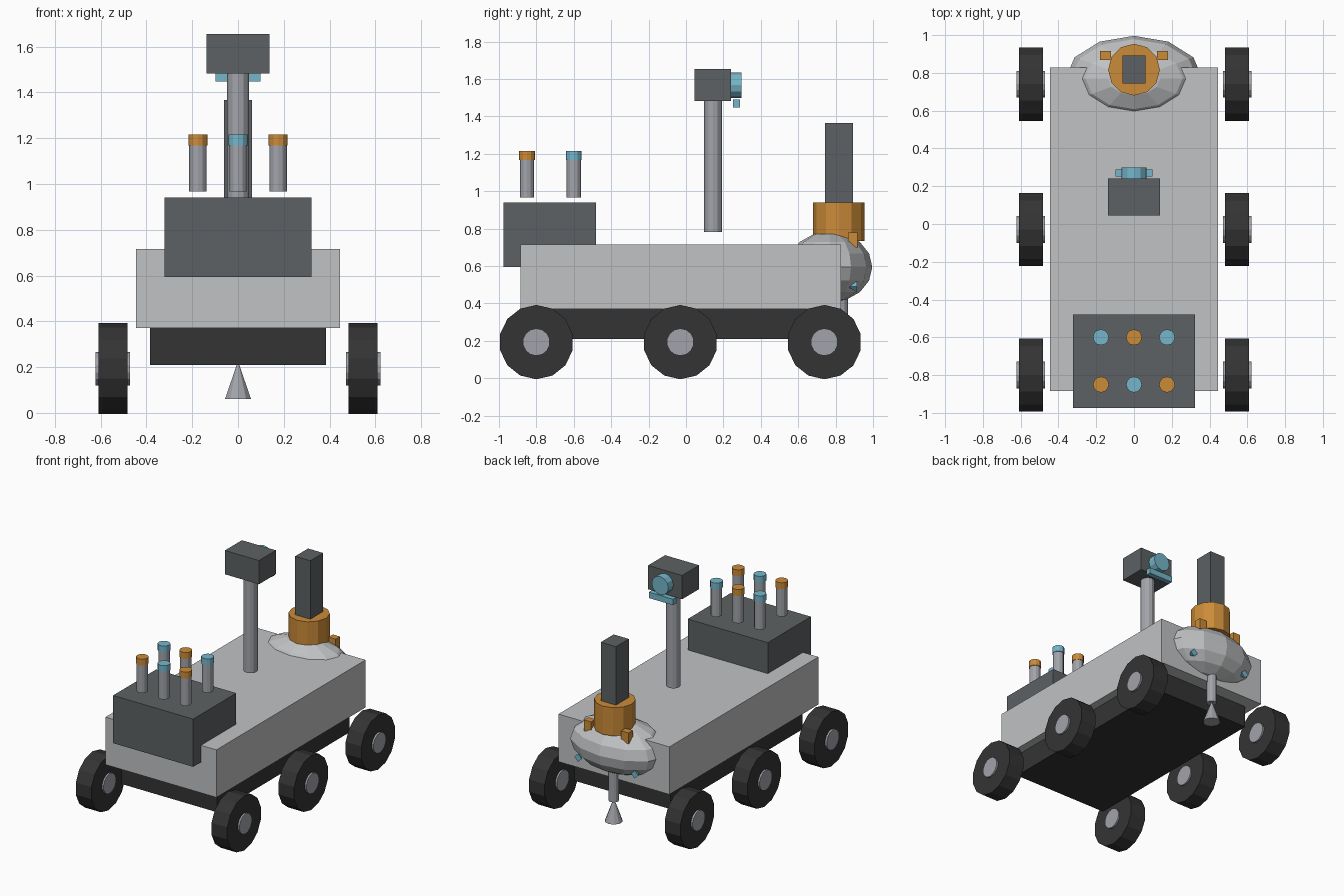
import bpy
import math
from mathutils import Vector

cube = bpy.data.objects.get("Cube")
if cube:
    bpy.data.objects.remove(cube, do_unlink=True)


def material(name, r, g, b):
    m = bpy.data.materials.new(name)
    m.use_nodes = True
    m.diffuse_color = (r, g, b, 1)
    m.node_tree.nodes["Principled BSDF"].inputs["Base Color"].default_value = (r, g, b, 1)
    return m


LIGHT = material("light_grey", 0.53, 0.54, 0.55)
METAL = material("metal_grey", 0.36, 0.37, 0.40)
SLATE = material("slate_grey", 0.11, 0.12, 0.125)
BLACK = material("rubber_black", 0.034, 0.034, 0.034)
ORANGE = material("orange", 0.60, 0.26, 0.04)
BLUE = material("sky_blue", 0.18, 0.47, 0.60)


def finish(name, mat):
    ob = bpy.context.object
    ob.name = name
    ob.data.materials.append(mat)
    return ob


def box(name, mat, x, y, z):
    """Box given by its (low, high) range on each axis."""
    low, high = Vector((x[0], y[0], z[0])), Vector((x[1], y[1], z[1]))
    bpy.ops.mesh.primitive_cube_add(size=1, location=(low + high) / 2)
    ob = finish(name, mat)
    ob.scale = high - low
    return ob


def rod(name, mat, start, end, radius, sides=12, tip=None):
    """Cylinder or cone between two points."""
    start, end = Vector(start), Vector(end)
    axis = end - start
    bpy.ops.mesh.primitive_cone_add(
        vertices=sides, radius1=radius, radius2=radius if tip is None else tip,
        depth=axis.length, location=(start + end) / 2,
        rotation=axis.to_track_quat("Z", "Y").to_euler())
    return finish(name, mat)


# Hull and chassis
box("body", LIGHT, (-0.446, 0.446), (-0.885, 0.828), (0.37, 0.716))
box("chassis", BLACK, (-0.385, 0.385), (-0.79, 0.73), (0.21, 0.37))

# Six wheels with hubs
for side, sx in (("left", 1), ("right", -1)):
    for place, y in (("front", -0.8), ("middle", -0.03), ("rear", 0.74)):
        z = 0.1935
        wheel = rod(f"{place}_{side}_wheel", BLACK, (sx * 0.483, y, z), (sx * 0.609, y, z), 0.1985, 14)
        hub = rod(f"{place}_{side}_hub", METAL, (sx * 0.471, y, z), (sx * 0.622, y, z), 0.073, 14)

# Front equipment case with capped sample tubes
box("front_case", SLATE, (-0.322, 0.322), (-0.975, -0.48), (0.594, 0.941))
for row, y in enumerate((-0.85, -0.6)):
    for col in range(3):
        x = (col - 1) * 0.175
        cap = ORANGE if (row + col) % 2 == 0 else BLUE
        rod(f"tube_{row}_{col}", METAL, (x, y, 0.967), (x, y, 1.168), 0.038)
        rod(f"tube_cap_{row}_{col}", cap, (x, y, 1.168), (x, y, 1.215), 0.042)

# Camera mast
rod("mast", METAL, (0, 0.145, 0.783), (0, 0.145, 1.482), 0.048)
box("camera_head", SLATE, (-0.137, 0.137), (0.045, 0.24), (1.482, 1.655))
rod("camera_lens", BLUE, (0, 0.235, 1.567), (0, 0.298, 1.567), 0.067)
box("camera_bar", BLUE, (-0.098, 0.098), (0.251, 0.288), (1.447, 1.49))

# Rear pod, collar and tower
bpy.ops.mesh.primitive_uv_sphere_add(segments=12, ring_count=8, radius=1, location=(0, 0.769, 0.595))
finish("rear_pod", LIGHT).scale = (0.363, 0.227, 0.19)
rod("tower_collar", ORANGE, (0, 0.817, 0.735), (0, 0.817, 0.941), 0.137)
box("tower", SLATE, (-0.061, 0.061), (0.744, 0.892), (0.93, 1.366))

# Pod fittings
for side, sx in (("left", 1), ("right", -1)):
    x = sx * 0.15
    box(f"{side}_pod_tab", ORANGE, (x - 0.029, x + 0.029), (0.867, 0.917), (0.70, 0.78))
    rod(f"{side}_pod_nozzle", BLUE, (sx * 0.228, 0.915, 0.49), (sx * 0.228, 0.865, 0.49), 0.03, 4, 0)

# Drill below the pod
rod("drill_shaft", METAL, (0, 0.83, 0.21), (0, 0.83, 0.45), 0.035)
rod("drill_cone", METAL, (0, 0.83, 0.06), (0, 0.83, 0.215), 0.06, 10, 0.004)
